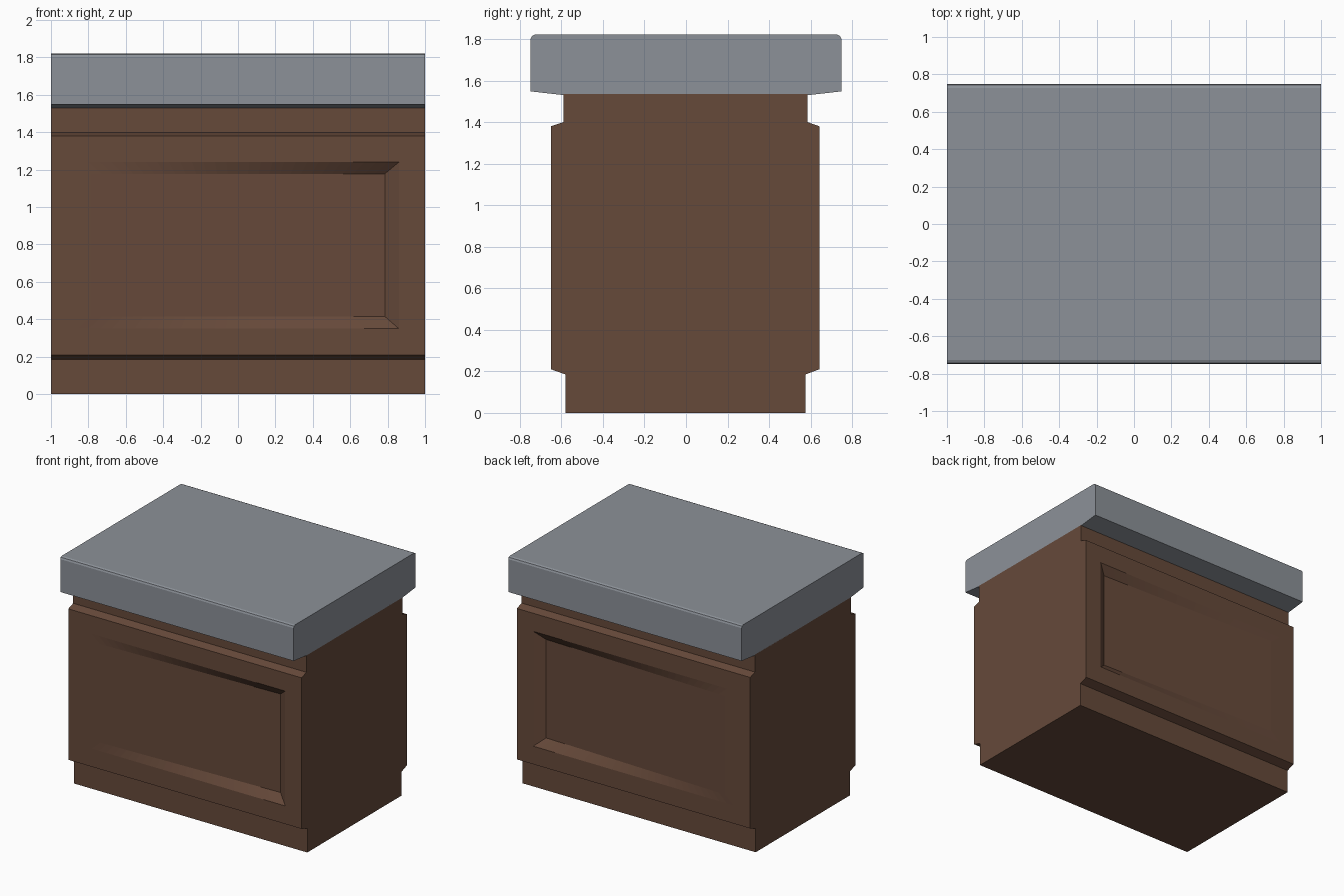
import bpy, bmesh

if "Cube" in bpy.data.objects:
    bpy.data.objects.remove(bpy.data.objects["Cube"])


def material(name, rgb):
    m = bpy.data.materials.new(name)
    m.diffuse_color = (*rgb, 1)
    m.use_nodes = True
    m.node_tree.nodes["Principled BSDF"].inputs["Base Color"].default_value = m.diffuse_color
    return m


brown = material("brown_wood", (0.133, 0.067, 0.042))
grey = material("grey_stone", (0.262, 0.283, 0.314))


def finish(bm, name, mat):
    bmesh.ops.recalc_face_normals(bm, faces=bm.faces)
    me = bpy.data.meshes.new(name)
    bm.to_mesh(me)
    bm.free()
    me.materials.append(mat)
    ob = bpy.data.objects.new(name, me)
    bpy.context.collection.objects.link(ob)
    return ob


# Cabinet: profile rows (y, z, half width, deepest recess), lofted along x.
# The recess is flush at the left end and deepens evenly to the right.
N = 28
DEPTH = 0.05


def side(s, y_base, y_body, y_neck):
    rows = [(y_base, 0.0, 1, 0), (y_base, 0.185, 1, 0), (y_body, 0.21, 1, 0),
            (y_body, 0.35, 0.86, 0), (y_body, 0.415, 0.785, DEPTH),
            (y_body, 1.178, 0.785, DEPTH), (y_body, 1.24, 0.86, 0),
            (y_body, 1.38, 1, 0), (y_neck, 1.40, 1, 0), (y_neck, 1.535, 1, 0)]
    return [(s * y, z, w, s * d) for y, z, w, d in rows]


front = side(-1, 0.58, 0.65, 0.59)
back = side(1, 0.575, 0.642, 0.585)
bm = bmesh.new()
loops = []
for y, z, w, d in front + back[::-1]:
    loops.append([bm.verts.new((w * (2 * k / N - 1), y - d * k / N, z))
                  for k in range(N + 1)])
for i, a in enumerate(loops):
    b = loops[(i + 1) % len(loops)]
    for k in range(N):
        bm.faces.new((a[k], a[k + 1], b[k + 1], b[k]))

# End walls, frame stiles and recess ends
for e in (0, N):
    ends = [r[e] for r in loops]
    bm.faces.new([v for v in ends if abs(abs(v.co.x) - 1) < 1e-5])
    for o in (0, 10):
        bm.faces.new([ends[o + i] for i in (2, 3, 6, 7)])
        bm.faces.new([ends[o + i] for i in (3, 4, 5, 6)])
finish(bm, "cabinet", brown)

# Countertop: slab with sloped underside and softened upper edges
half = [(0.588, 1.53), (0.748, 1.548), (0.748, 1.802), (0.742, 1.815), (0.728, 1.821)]
outline = half + [(-y, z) for y, z in half[::-1]]
bm = bmesh.new()
face = bm.faces.new([bm.verts.new((-1, y, z)) for y, z in outline])
new = bmesh.ops.extrude_face_region(bm, geom=[face], use_keep_orig=True)["geom"]
bmesh.ops.translate(bm, vec=(2, 0, 0),
                    verts=[v for v in new if isinstance(v, bmesh.types.BMVert)])
finish(bm, "countertop", grey)
